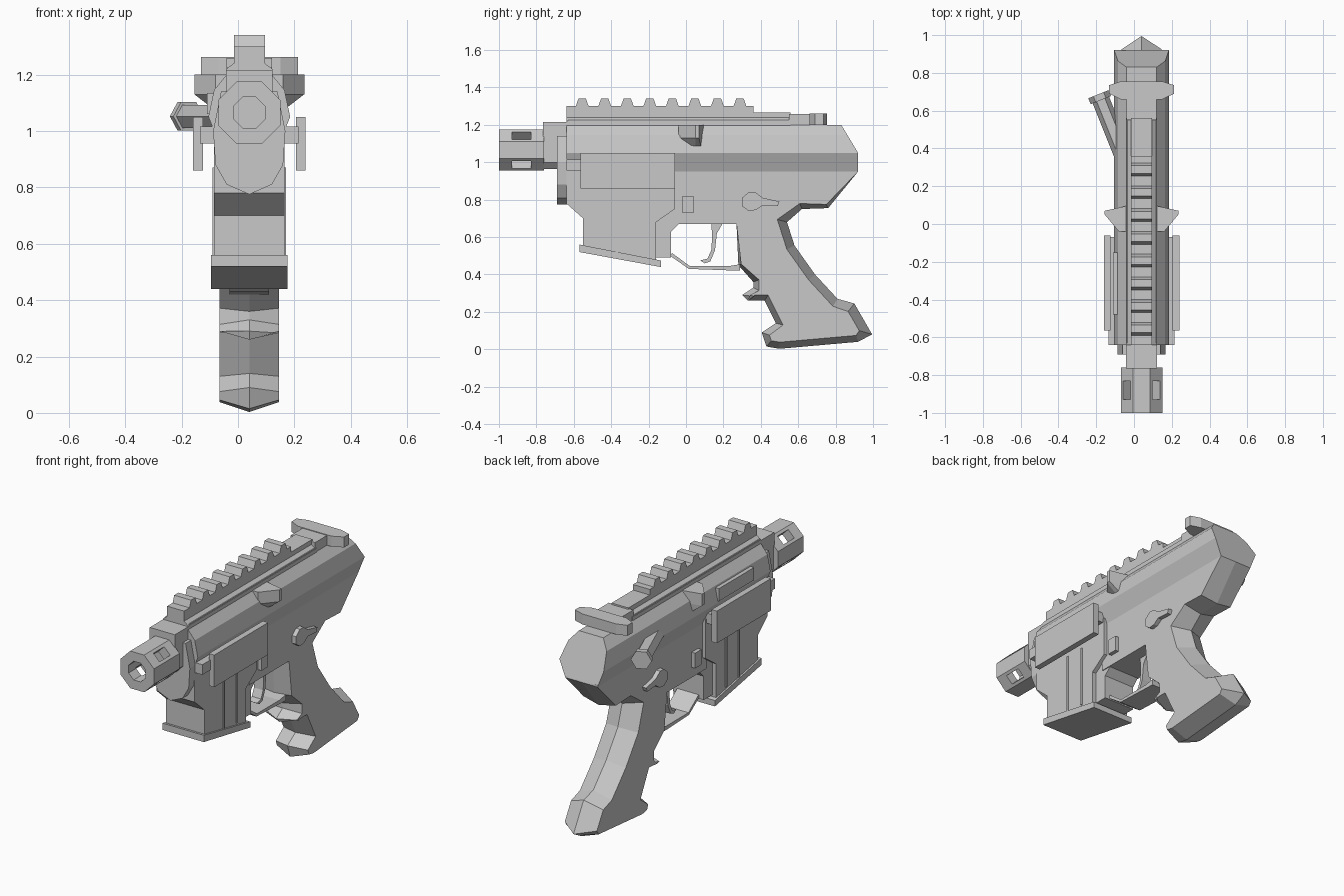
import bpy, bmesh, math
from mathutils import Vector, Matrix

if "Cube" in bpy.data.objects:
    bpy.data.objects.remove(bpy.data.objects["Cube"])

CX = 0.04  # centre line of the body
grey = bpy.data.materials.new("light_grey")
grey.diffuse_color = (0.58, 0.58, 0.58, 1)
grey.use_nodes = True
grey.node_tree.nodes["Principled BSDF"].inputs["Base Color"].default_value = grey.diffuse_color


def loft(name, rings):
    """Closed mesh through rings that share one point count."""
    bm = bmesh.new()
    vs = [[bm.verts.new(p) for p in r] for r in rings]
    n = len(vs[0])
    for a, b in zip(vs, vs[1:]):
        for i in range(n):
            bm.faces.new((a[i], a[(i + 1) % n], b[(i + 1) % n], b[i]))
    bm.faces.new(vs[0][::-1])
    bm.faces.new(vs[-1])
    bmesh.ops.recalc_face_normals(bm, faces=bm.faces)
    me = bpy.data.meshes.new(name)
    bm.to_mesh(me)
    bm.free()
    me.materials.append(grey)
    ob = bpy.data.objects.new(name, me)
    bpy.context.collection.objects.link(ob)
    return ob


def side_prism(name, pts, x0, x1):
    return loft(name, [[(x, y, z) for y, z in pts] for x in (x0, x1)])


def front_prism(name, pts, y0, y1):
    return loft(name, [[(CX + x, y, z) for x, z in pts] for y in (y0, y1)])


def box(name, x0, x1, y0, y1, z0, z1):
    return side_prism(name, [(y0, z0), (y1, z0), (y1, z1), (y0, z1)], x0, x1)


def mirrored(half):
    return half + [(-x, z) for x, z in reversed(half) if x != 0]


def inset(pts, dist):
    """Move each outline point inwards by its own distance (counter-clockwise outline)."""
    out, n = [], len(pts)
    for i in range(n):
        p, a, b = Vector(pts[i]), Vector(pts[i - 1]), Vector(pts[(i + 1) % n])
        d1, d2 = (p - a).normalized(), (b - p).normalized()
        n1, n2 = Vector((-d1.y, d1.x)), Vector((-d2.y, d2.x))
        out.append(tuple(p + (n1 + n2) / max(0.6, 1 + n1.dot(n2)) * dist[i]))
    return out


def cut(ob, cutters):
    for c in cutters:
        m = ob.modifiers.new("cut", 'BOOLEAN')
        m.operation, m.solver, m.object = 'DIFFERENCE', 'EXACT', c
        c.hide_render = True
        c.hide_viewport = True


def ngon(r, n, zc):
    return [(r * math.cos((i + .5) * math.tau / n), zc + r * math.sin((i + .5) * math.tau / n))
            for i in range(n)]


# Upper body, with the rear end cut at a slope
sec = mirrored([(0.105, 0.95), (0.145, 1.05), (0.125, 1.145), (0.08, 1.2)])
rear = [(CX + x, min(0.92, 0.83 + (1.2 - z) * 0.6), z) for x, z in sec]
loft("upper_body", [[(CX + x, -0.64, z) for x, z in sec], rear])

# Lower body and grip: side faces inset from a central ridge
outline = [  # y, z, inset
    (-0.10, 0.96, 0), (-0.10, 0.67, 0), (0.27, 0.67, 0), (0.28, 0.45, 0.015),
    (0.36, 0.36, 0.03), (0.36, 0.33, 0.03), (0.30, 0.29, 0.04), (0.33, 0.26, 0.03),
    (0.42, 0.26, 0.03), (0.48, 0.14, 0.03), (0.405, 0.09, 0.035), (0.43, 0.015, 0.035),
    (0.50, 0.003, 0.035), (0.92, 0.04, 0.035), (0.995, 0.08, 0.05), (0.90, 0.245, 0.05),
    (0.81, 0.27, 0.045), (0.69, 0.40, 0.045), (0.58, 0.555, 0.045), (0.54, 0.68, 0.045),
    (0.62, 0.75, 0.03), (0.76, 0.755, 0.02), (0.92, 0.95, 0.0), (0.92, 0.96, 0)]
mid = [p[:2] for p in outline]
inner = inset(mid, [p[2] for p in outline])
loft("lower_body_and_grip", [[(CX + dx, y, z) for y, z in ring]
                             for dx, ring in ((-0.105, inner), (0, mid), (0.105, inner))])

# Magazine housing, its rear wall, ribs and base plate
side_prism("magazine_housing", [(-0.64, 0.98), (-0.64, 0.78), (-0.55, 0.7), (-0.55, 0.54),
           (-0.16, 0.48), (-0.16, 0.68), (-0.06, 0.75), (-0.06, 0.98)], CX - 0.125, CX + 0.125)
side_prism("housing_rear_wall", [(-0.17, 0.76), (-0.17, 0.49), (-0.08, 0.49), (-0.08, 0.63),
           (-0.03, 0.68), (-0.03, 0.76)], CX - 0.1, CX + 0.1)
for i, y in enumerate((-0.37, -0.25)):
    box(f"housing_rib_{i}", CX - 0.131, CX + 0.131, y - 0.006, y + 0.006, 0.51, 0.87)
side_prism("base_plate", [(-0.57, 0.52), (-0.135, 0.44), (-0.135, 0.475), (-0.57, 0.56)],
           CX - 0.135, CX + 0.135)

# Front plate and collar block
front_prism("front_plate", mirrored([(0, 0.775), (0.08, 0.81), (0.12, 0.88), (0.128, 1.0),
                                     (0.1, 1.14)]), -0.69, -0.63)
front_prism("collar_block", mirrored([(0.05, 0.965), (0.082, 1.0), (0.082, 1.215)]), -0.765, -0.63)

# Muzzle tube with bore and four diagonal slots
R = 0.11 / math.cos(math.pi / 8)
muzzle = front_prism("muzzle_tube", ngon(R, 8, 1.065), -1.0, -0.76)
cutters = [front_prism("bore_cutter", ngon(0.06, 8, 1.065), -1.05, -0.79)]
for i in (1, -1):
    c = box("slot_cutter", -0.028, 0.028, -0.93, -0.83, -0.2, 0.2)
    c.data.transform(Matrix.Translation((CX, 0, 1.065)) @ Matrix.Rotation(i * math.pi / 4, 4, 'Y'))
    cutters.append(c)
cut(muzzle, cutters)

# Top rail with teeth
front_prism("rail_base", mirrored([(0.082, 1.19), (0.082, 1.22), (0.055, 1.24), (0.055, 1.3)]),
            -0.64, 0.36)
front_prism("rail_rear", mirrored([(0.082, 1.19), (0.082, 1.22), (0.055, 1.24), (0.055, 1.267)]),
            0.35, 0.56)
for i in range(8):
    y = -0.555 + i * 0.1205
    side_prism(f"rail_tooth_{i}", [(y - 0.036, 1.295), (y + 0.036, 1.295), (y + 0.02, 1.34),
               (y - 0.02, 1.34)], CX - 0.055, CX + 0.055)

# Charging handle
box("handle_stem", CX - 0.08, CX + 0.08, 0.55, 0.7, 1.19, 1.258)
bar = [(-0.172, 0.69), (-0.11, 0.66), (0.11, 0.66), (0.172, 0.69), (0.172, 0.735),
       (0.11, 0.755), (-0.11, 0.755), (-0.172, 0.735)]
loft("handle_bar", [[(CX + x, y, z) for x, y in bar] for z in (1.2, 1.262)])

# Parts on both sides
for s, side in ((1, "right"), (-1, "left")):
    X = lambda d: CX + s * d
    box(f"side_panel_{side}", X(0.165), X(0.2), -0.565, -0.06, 0.86, 1.05)
    box(f"panel_arm_{side}", X(0.1), X(0.175), -0.64, -0.07, 0.955, 1.015)
    # side wedge, narrower at the bottom
    wedge = [(0.06, 0.1), (0.195, 0.07), (0.195, 0.05), (0.12, -0.04), (0.06, -0.04)]
    low = [(0.06, 0.09), (0.13, 0.08), (0.13, 0.05), (0.12, 0.02), (0.06, 0.02)]
    loft(f"side_wedge_{side}", [[(X(a), y, z) for a, y in p]
                                for z, p in ((1.2, wedge), (1.13, wedge), (1.08, low))])
    # selector lever and button
    lever = [(0.30, 0.81), (0.30, 0.765), (0.335, 0.74), (0.375, 0.745), (0.41, 0.77),
             (0.49, 0.765), (0.5, 0.79), (0.41, 0.81), (0.37, 0.84), (0.335, 0.84)]
    side_prism(f"selector_lever_{side}", lever, X(0.1), X(0.13))
    box(f"side_button_{side}", X(0.1), X(0.128), -0.02, 0.04, 0.73, 0.82)
    box(f"rail_side_strip_{side}", X(0.055), X(0.08), -0.63, 0.57, 1.19, 1.225)

# Port cover on the left side
box("port_cover", CX - 0.15, CX - 0.1, -0.48, -0.15, 1.06, 1.135)

# Slanted rod with cap on the left side
a, b = Vector((-0.045, 0.33, 1.052)), Vector((-0.185, 0.68, 1.052))
turn = (b - a).to_track_quat('Z', 'Y').to_matrix()


def hexring(r, t):
    c = a.lerp(b, t)
    return [c + turn @ Vector((r * math.cos(k * math.pi / 3), r * math.sin(k * math.pi / 3), 0))
            for k in range(6)]


loft("slanted_rod", [hexring(0.047, 0), hexring(0.047, 0.95)])
loft("slanted_rod_cap", [hexring(0.058, 0.93), hexring(0.058, 1.02)])

# Trigger guard and trigger
side_prism("trigger_guard", [(-0.085, 0.5), (0.015, 0.43), (0.29, 0.42), (0.29, 0.455),
           (0.23, 0.445), (0.02, 0.445), (-0.075, 0.515)], CX - 0.07, CX + 0.07)
side_prism("trigger", [(0.135, 0.68), (0.14, 0.6), (0.135, 0.53), (0.115, 0.485), (0.075, 0.475),
           (0.1, 0.46), (0.13, 0.47), (0.155, 0.53), (0.165, 0.62), (0.2, 0.68)],
           CX - 0.03, CX + 0.03)
